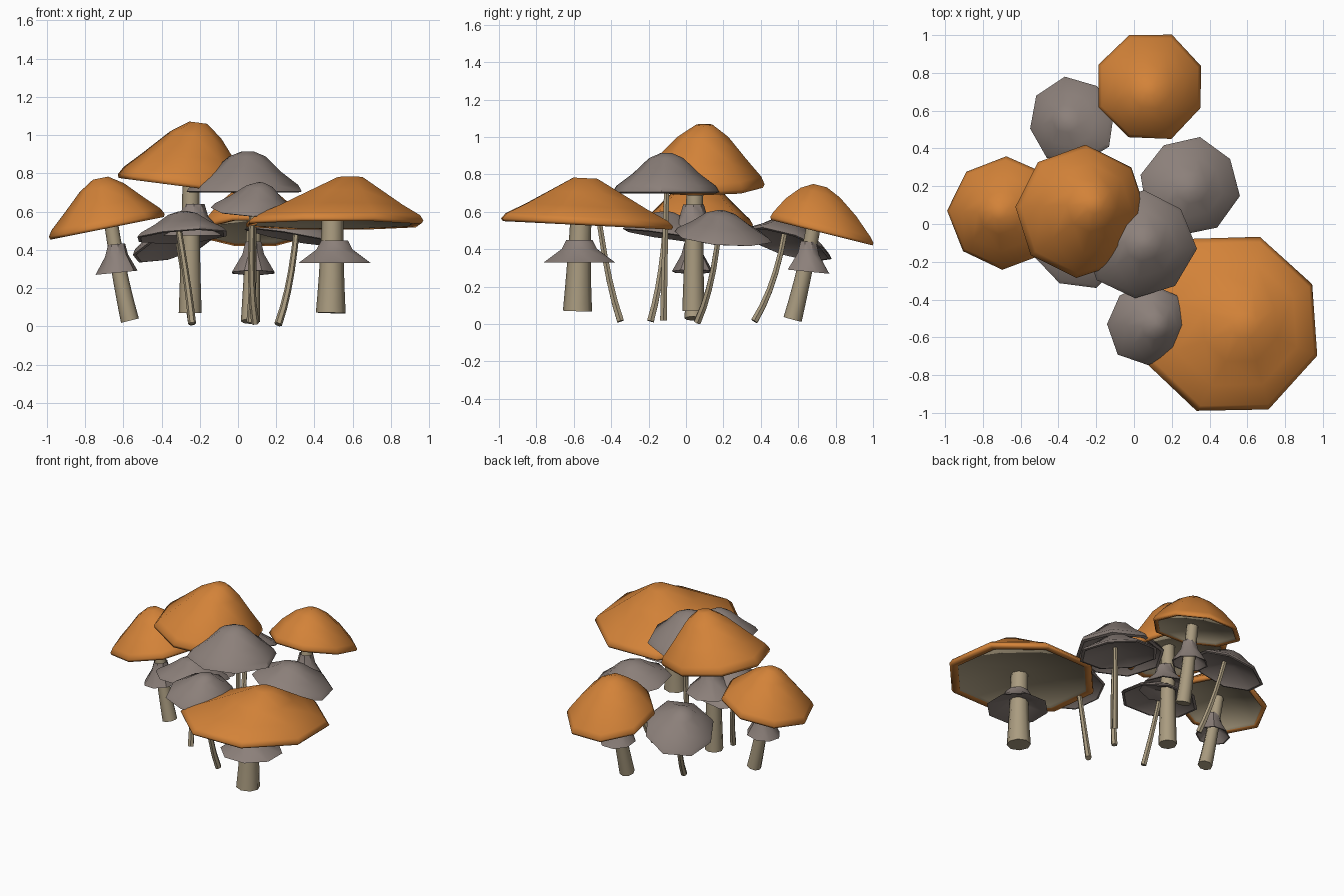
import bpy, bmesh, math, random
from mathutils import Vector

if "Cube" in bpy.data.objects:
    bpy.data.objects.remove(bpy.data.objects["Cube"])

random.seed(4)


def mat(name, r, g, b):
    m = bpy.data.materials.new(name)
    m.diffuse_color = (r, g, b, 1)
    m.use_nodes = True
    m.node_tree.nodes["Principled BSDF"].inputs["Base Color"].default_value = m.diffuse_color
    return m


ORANGE = mat("orange", 0.65, 0.225, 0.04)
GREY = mat("warm_grey", 0.262, 0.216, 0.195)
BEIGE = mat("beige", 0.40, 0.33, 0.215)


def finish(name, bm, mats, angle):
    bmesh.ops.recalc_face_normals(bm, faces=bm.faces)
    me = bpy.data.meshes.new(name)
    bm.to_mesh(me)
    bm.free()
    for m in mats:
        me.materials.append(m)
    ob = bpy.data.objects.new(name, me)
    bpy.context.collection.objects.link(ob)
    bpy.ops.object.select_all(action='DESELECT')
    ob.select_set(True)
    bpy.context.view_layer.objects.active = ob
    bpy.ops.object.shade_smooth_by_angle(angle=math.radians(angle))


def skin(bm, rings, under=99):
    """Join consecutive rings; bands from index 'under' on use material 1."""
    n = len(rings[0])
    for k in range(len(rings) - 1):
        for i in range(n):
            j = (i + 1) % n
            f = bm.faces.new((rings[k][i], rings[k][j], rings[k + 1][j], rings[k + 1][i]))
            f.material_index = 1 if k >= under else 0


def lathe(name, c, profile, slope, lean, phase, mats, under=99, jitter=0.0, angle=40, close=True):
    """Eight-sided turned shape; slope tilts it and lean slides it with height."""
    bm = bmesh.new()
    wob = [1 + random.uniform(-jitter, jitter) for _ in range(8)]
    rings = []
    for r, z in profile:
        ring = []
        for i in range(8):
            a = math.radians(phase + 45 * i)
            x, y = r * wob[i] * math.cos(a), r * wob[i] * math.sin(a)
            ring.append(bm.verts.new((c[0] + x + lean[0] * z, c[1] + y + lean[1] * z,
                                      c[2] + z + slope[0] * x + slope[1] * y)))
        rings.append(ring)
    skin(bm, rings, under)
    if close:
        bm.faces.new(rings[0])
        bm.faces.new(rings[-1]).material_index = 1 if under < 99 else 0
    finish(name, bm, mats, angle)


def stem(name, pts, r0, r1, n):
    """Tapered tube through a curve bent over three points."""
    p0, p1, p2 = (Vector(p) for p in pts)
    bm = bmesh.new()
    rings = []
    for k in range(6):
        t = k / 5
        p = p0 * (1 - t) ** 2 + p1 * 2 * t * (1 - t) + p2 * t * t
        d = ((p1 - p0) * (1 - t) + (p2 - p1) * t).normalized()
        u = d.cross(Vector((0, 1, 0))).normalized()
        v = d.cross(u)
        r = r1 + (r0 - r1) * (1 - t) ** 1.5
        rings.append([bm.verts.new(p + r * (u * math.cos(a) + v * math.sin(a)))
                      for a in (math.tau * i / n for i in range(n))])
    skin(bm, rings)
    bm.faces.new(rings[0])
    bm.faces.new(rings[-1])
    finish(name, bm, [BEIGE], 50)


ROUND = [(0.13, 1), (0.38, 0.85), (0.68, 0.54)]
CONE = [(0.13, 1), (0.38, 0.81), (0.68, 0.46)]
FLAT = [(0.14, 1), (0.42, 0.70), (0.70, 0.40)]


def orange_cap(name, c, r, h, slope, lean, phase, top):
    # dome, steep rim, folded-in lip, then gills
    prof = top + [(0.94, 0.17), (1, 0.05), (0.98, -0.01), (0.89, 0.01), (0.87, 0.06), (0.15, 0.18)]
    lathe(name, c, [(r * a, h * b) for a, b in prof], slope, lean, phase,
          [ORANGE, BEIGE], under=6, jitter=0.02, angle=100)


def grey_cap(name, c, r, h, slope, lean, phase):
    prof = [(0.10, 1), (0.32, 0.87), (0.62, 0.48), (0.93, 0.16), (1, 0.0),
            (0.93, -0.03), (0.80, 0.12), (0.15, 0.4)]
    lathe(name, c, [(r * a, h * b) for a, b in prof], slope, lean, phase,
          [GREY], jitter=0.04)


def skirt(name, c, r, h, r_top, slope, phase):
    prof = [(r_top, h), (r_top * 1.35, h * 0.6), (r, 0), (r * 0.93, 0), (r_top * 0.7, h * 0.45)]
    lathe(name, c, prof, slope, (0, 0), phase, [GREY], close=False)


# large orange mushrooms: cap, stem and skirt
orange_cap("front_right_cap", (0.495, -0.525, 0.53), 0.495, 0.25, (0, -0.05), (0.36, -0.05), 25, FLAT)
stem("front_right_stem", [(0.485, -0.58, 0.07), (0.49, -0.575, 0.3), (0.495, -0.56, 0.60)], 0.078, 0.056, 8)
skirt("front_right_skirt", (0.505, -0.57, 0.33), 0.205, 0.12, 0.075, (0, 0), 22)

orange_cap("tall_cap", (-0.285, 0.065, 0.735), 0.35, 0.33, (-0.13, 0), (0.23, 0.1), -4, CONE)
stem("tall_stem", [(-0.25, 0.04, 0.07), (-0.25, 0.04, 0.4), (-0.245, 0.05, 0.82)], 0.06, 0.044, 8)
skirt("tall_skirt", (-0.23, 0.04, 0.475), 0.17, 0.165, 0.055, (0, 0), 0)

orange_cap("left_cap", (-0.685, 0.06, 0.515), 0.298, 0.26, (0.2, 0), (-0.13, 0), -2, CONE)
stem("left_stem", [(-0.565, 0.04, 0.03), (-0.62, 0.04, 0.25), (-0.67, 0.05, 0.58)], 0.048, 0.036, 8)
skirt("left_skirt", (-0.635, 0.035, 0.28), 0.112, 0.15, 0.045, (0.1, 0), 10)

orange_cap("back_cap", (0.085, 0.73, 0.49), 0.295, 0.25, (0, -0.25), (0, -0.05), 22, ROUND)
stem("back_stem", [(0.065, 0.57, 0.025), (0.07, 0.63, 0.25), (0.085, 0.69, 0.56)], 0.05, 0.038, 8)
skirt("back_skirt", (0.08, 0.655, 0.28), 0.12, 0.16, 0.045, (0, -0.1), 22)

# small grey mushrooms: cap and thin bent stem
grey = [
    ("middle", (0.03, -0.105, 0.705), 0.295, 0.21, (0, 0), (0.1, 0), -5,
     [(0.065, -0.12, 0.02), (0.095, -0.115, 0.4), (0.065, -0.10, 0.80)]),
    ("right", (0.295, 0.205, 0.465), 0.262, 0.14, (-0.17, -0.08), (0.1, -0.1), 33,
     [(0.21, 0.06, 0.01), (0.28, 0.15, 0.2), (0.31, 0.18, 0.54)]),
    ("rear_left", (-0.325, 0.545, 0.425), 0.23, 0.14, (0.28, -0.28), (-0.3, 0.1), 10,
     [(-0.24, 0.365, 0.015), (-0.27, 0.48, 0.2), (-0.32, 0.53, 0.50)]),
    ("front", (0.075, -0.53, 0.61), 0.22, 0.14, (-0.05, 0.16), (0.3, -0.1), 0,
     [(0.09, -0.35, 0.015), (0.055, -0.43, 0.25), (0.08, -0.48, 0.68)]),
    ("lower_left", (-0.29, -0.09, 0.47), 0.255, 0.13, (0.06, -0.14), (0, 0), 20,
     [(-0.24, -0.19, 0.015), (-0.26, -0.13, 0.22), (-0.315, -0.11, 0.53)]),
]
for nm, c, r, h, slope, lean, ph, pts in grey:
    grey_cap(nm + "_grey_cap", c, r, h, slope, lean, ph)
    stem(nm + "_grey_stem", pts, 0.021, 0.016, 6)
